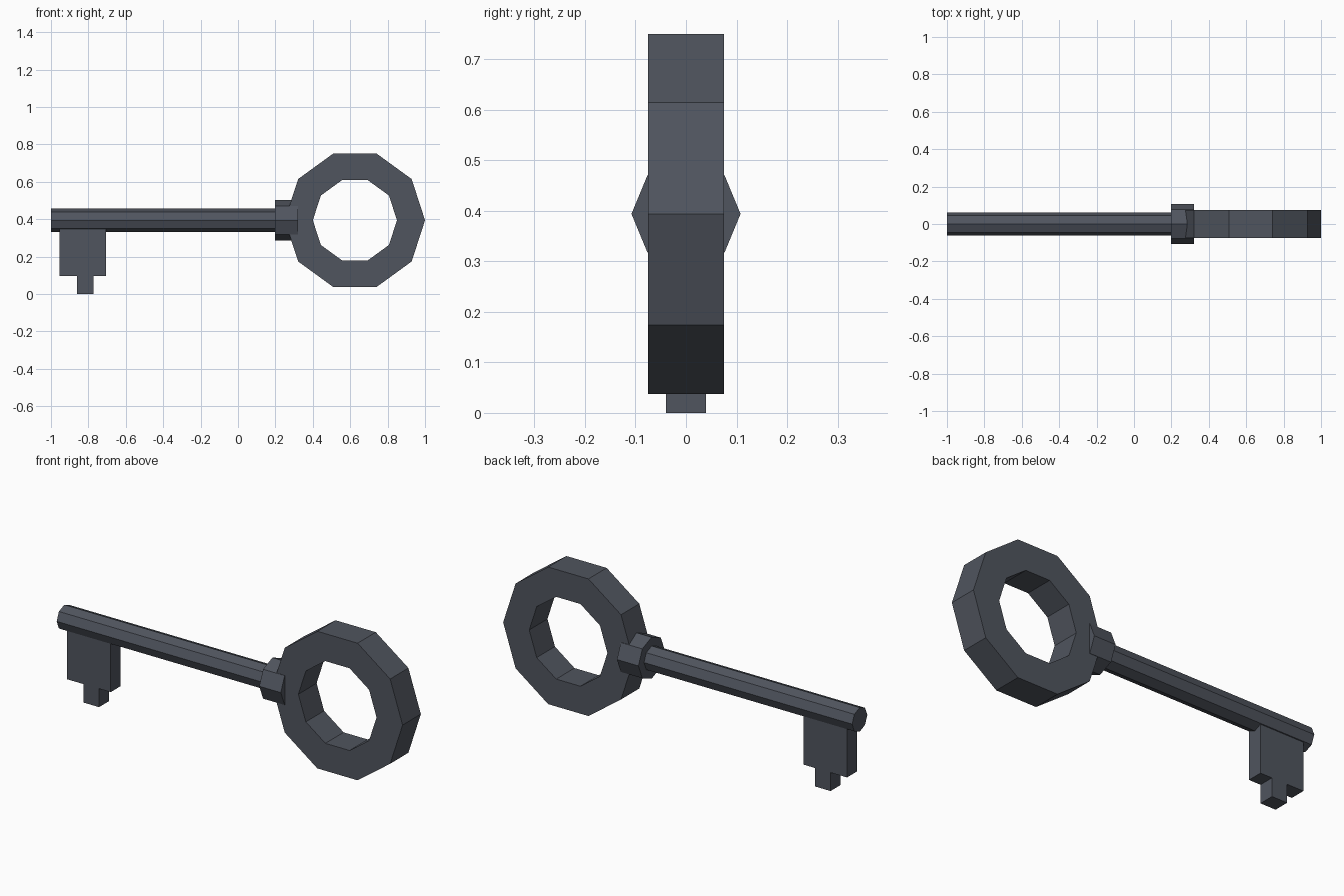
import bpy, bmesh, math
from mathutils import Vector

cube = bpy.data.objects.get("Cube")
if cube:
    bpy.data.objects.remove(cube, do_unlink=True)

AXIS_Z = 0.394   # height of the shaft axis and ring centre

metal = bpy.data.materials.new("dark grey metal")
metal.use_nodes = True
colour = (0.08, 0.09, 0.112, 1)
metal.diffuse_color = colour
metal.node_tree.nodes["Principled BSDF"].inputs["Base Color"].default_value = colour


def add_object(name, bm):
    bmesh.ops.recalc_face_normals(bm, faces=bm.faces[:])
    mesh = bpy.data.meshes.new(name)
    bm.to_mesh(mesh)
    bm.free()
    mesh.materials.append(metal)
    obj = bpy.data.objects.new(name, mesh)
    bpy.context.scene.collection.objects.link(obj)
    return obj


def polygon(radius, sides):
    return [(radius * math.cos(2 * math.pi * i / sides),
             radius * math.sin(2 * math.pi * i / sides)) for i in range(sides)]


def extrude(bm, points, offset):
    """Close a profile into a face and extrude it into a solid."""
    face = bm.faces.new([bm.verts.new(p) for p in points])
    result = bmesh.ops.extrude_face_region(bm, geom=[face], use_keep_orig=True)
    verts = [v for v in result["geom"] if isinstance(v, bmesh.types.BMVert)]
    bmesh.ops.translate(bm, verts=verts, vec=Vector(offset))


def octagonal_rod(name, radius, x0, x1):
    bm = bmesh.new()
    extrude(bm, [(x0, y, AXIS_Z + z) for y, z in polygon(radius, 8)], (x1 - x0, 0, 0))
    return add_object(name, bm)


# Shaft and the collar where it meets the ring
octagonal_rod("shaft", 0.0625, -1.0, 0.25)
octagonal_rod("collar", 0.108, 0.198, 0.322)

# Ten-sided ring handle with a square-cut section
bm = bmesh.new()
sections = []
for (ox, oz), (ix, iz) in zip(polygon(0.375, 10), polygon(0.225, 10)):
    corners = [(ox, -0.075, oz), (ox, 0.075, oz), (ix, 0.075, iz), (ix, -0.075, iz)]
    sections.append([bm.verts.new((0.625 + x, y, AXIS_Z + z)) for x, y, z in corners])
for i in range(10):
    a, b = sections[i], sections[(i + 1) % 10]
    for j in range(4):
        k = (j + 1) % 4
        bm.faces.new((a[j], a[k], b[k], b[j]))
add_object("ring_handle", bm)

# Bit with its single stepped tooth
profile = [(-0.955, 0.375), (-0.955, 0.096), (-0.86, 0.096), (-0.86, 0),
           (-0.772, 0), (-0.772, 0.096), (-0.705, 0.096), (-0.705, 0.375)]
bm = bmesh.new()
extrude(bm, [(x, -0.04, z) for x, z in profile], (0, 0.08, 0))
add_object("bit", bm)
